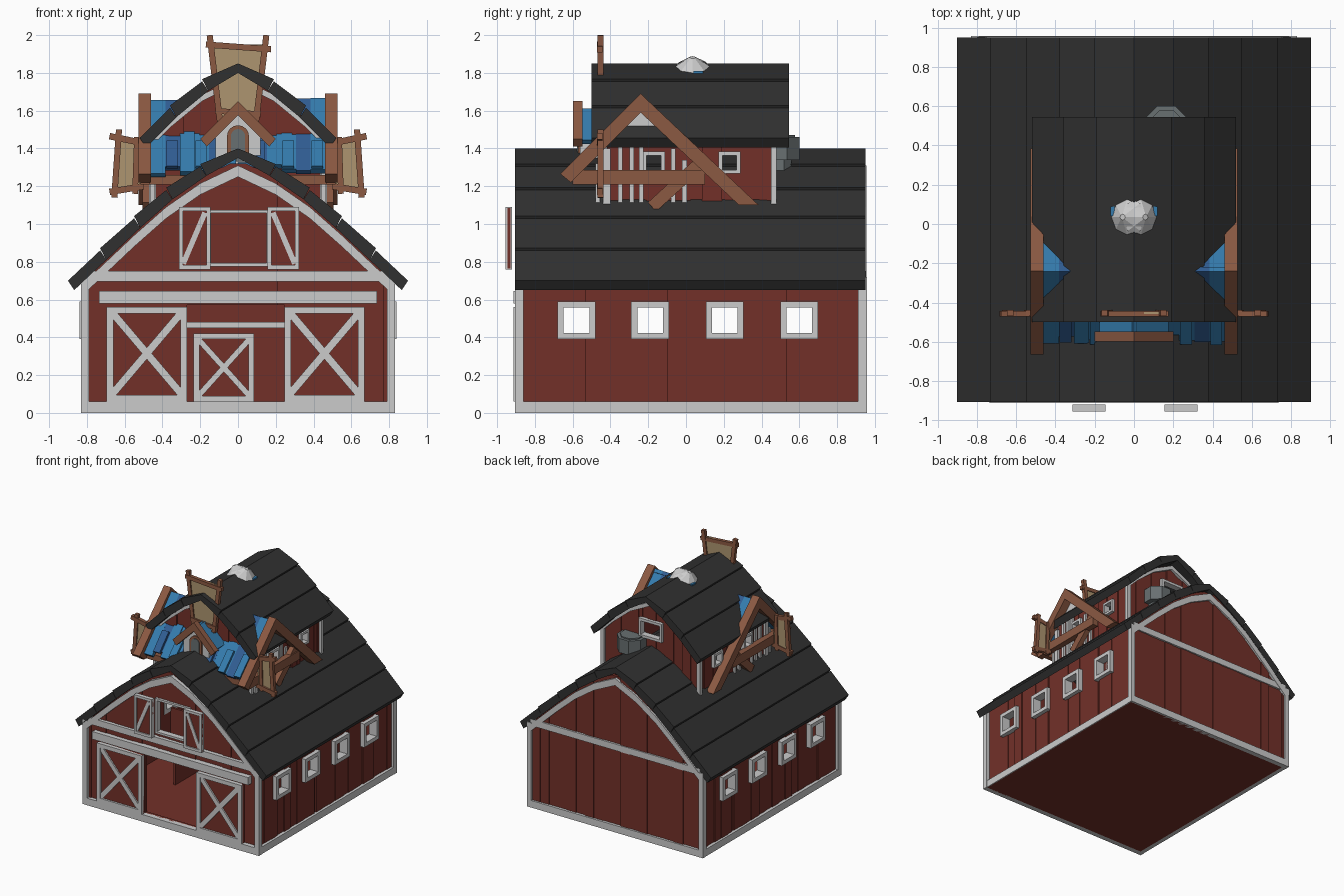
import bpy, bmesh, random
from math import sin, cos, pi, radians
from mathutils import Vector, Matrix

if "Cube" in bpy.data.objects:
    bpy.data.objects.remove(bpy.data.objects["Cube"])
random.seed(4)

def material(name, col):
    m = bpy.data.materials.new(name)
    m.diffuse_color = (*col, 1)
    m.use_nodes = True
    m.node_tree.nodes["Principled BSDF"].inputs["Base Color"].default_value = m.diffuse_color
    return m

RED = material("red_boards", (.17, .03, .022))
DARK = material("roof_dark", (.03, .03, .03))
BROWN = material("timber", (.26, .10, .055))
BLUE = material("blue_boards", (.035, .20, .42))
BLUE2 = material("deep_blue_boards", (.03, .11, .29))
TAN = material("canvas", (.42, .30, .16))
METAL = material("metal", (.14, .16, .165))


class Part:
    """One object made of straight prisms; axis is the extrusion direction."""
    def __init__(self, name, mat=None):
        self.name, self.mat, self.bm = name, mat, bmesh.new()

    def prism(self, pts, axis, a, b):
        def at(p, t):
            u, v = p
            return {'x': (t, u, v), 'y': (u, t, v), 'z': (u, v, t)}[axis]
        lo = [self.bm.verts.new(at(p, a)) for p in pts]
        hi = [self.bm.verts.new(at(p, b)) for p in pts]
        n = len(pts)
        self.bm.faces.new(lo)
        self.bm.faces.new(hi[::-1])
        for i in range(n):
            self.bm.faces.new((lo[i], hi[i], hi[(i + 1) % n], lo[(i + 1) % n]))

    def rect(self, axis, u0, u1, v0, v1, a, b):
        self.prism([(u0, v0), (u1, v0), (u1, v1), (u0, v1)], axis, a, b)

    def bar(self, axis, p, q, w, a, b):
        p, q = Vector(p), Vector(q)
        d = (q - p).normalized() * w / 2
        n = Vector((-d.y, d.x))
        self.prism([p + n, q + n, q - n, p - n], axis, a, b)

    def frame(self, axis, u0, u1, v0, v1, w, a, b):
        for s in (u0, u1 - w):
            self.rect(axis, s, s + w, v0, v1, a, b)
        for s in (v0, v1 - w):
            self.rect(axis, u0 + w, u1 - w, s, s + w, a, b)

    def wall(self, axis, u0, u1, z0, top, inner, outer, holes=(), step=.085):
        """Vertical boards with uneven faces, split around rectangular holes."""
        n = round((u1 - u0) / step)
        edges = {u0 + (u1 - u0) * i / n for i in range(n + 1)}
        edges = sorted(edges | {e for h in holes for e in h[:2]})
        for a, b in zip(edges, edges[1:]):
            out = outer + random.uniform(0, .012) * (1 if inner > outer else -1)
            z, mid = z0, (a + b) / 2
            for h in sorted((h for h in holes if h[0] < mid < h[1]), key=lambda h: h[2]):
                self.rect(axis, a, b, z, h[2], inner, out)
                z = h[3]
            self.prism([(a, z), (b, z), (b, top(b)), (a, top(a))], axis, inner, out)

    def done(self):
        bmesh.ops.recalc_face_normals(self.bm, faces=self.bm.faces)
        me = bpy.data.meshes.new(self.name)
        self.bm.to_mesh(me)
        self.bm.free()
        if self.mat:
            me.materials.append(self.mat)
        bpy.context.collection.objects.link(bpy.data.objects.new(self.name, me))


def below(profile, drop):
    def top(x):
        x = abs(x)
        for (a, za), (b, zb) in zip(profile, profile[1:]):
            if x <= b:
                return za + (zb - za) * (x - a) / (b - a) - drop
        return profile[-1][1] - drop
    return top


def roof(name, profile, y0, y1):
    part = Part(name, DARK)
    for s in (1, -1):
        for i, ((a, za), (b, zb)) in enumerate(zip(profile, profile[1:])):
            lift = .012 if i < len(profile) - 2 else 0
            part.prism([(s * a, za), (s * b, zb + lift), (s * (b - .033), zb - .05),
                        (s * max(a - .033, 0), za - .05)], 'y', y0, y1)
    part.done()


def arch(part, profile, xmax, drop, w, y0, y1):
    f = below(profile, 0)
    xs = [p[0] for p in profile if p[0] < xmax - .05] + [xmax]
    for s in (1, -1):
        for a, b in zip(xs, xs[1:]):
            part.prism([(s * a, f(a) - drop), (s * b, f(b) - drop),
                        (s * b, f(b) - drop - w), (s * a, f(a) - drop - w)], 'y', y0, y1)


# --- main barn ---
MAIN = [(0, 1.40), (.2, 1.305), (.38, 1.18), (.55, 1.03), (.73, .86), (.90, .70)]
roof("main_roof", MAIN, -.905, .95)
floor = Part("barn_floor", RED)
floor.rect('z', -.82, .82, -.89, .94, 0, .05)
floor.done()
wins = [(y - .07, y + .07, .42, .56) for y in (-.58, -.19, .205, .60)]
w = Part("barn_walls", RED)
w.wall('y', -.80, .80, .03, below(MAIN, .06), -.84, -.875,
       [(-.27, .245, .06, .57), (-.145, .155, .79, 1.06)])
w.wall('y', -.80, .80, .03, below(MAIN, .06), .91, .945)
for s in (1, -1):
    w.wall('x', -.88, .94, .03, lambda u: .72, s * .77, s * .81 if s > 0 else -.81, wins)
w.done()

t = Part("barn_trim")
for y0, y1 in ((-.905, -.86), (.915, .957)):
    t.rect('y', -.83, .83, 0, .06, y0, y1)
    t.rect('y', -.80, .80, .695, .75, y0 + .005, y1 - .005)
    arch(t, MAIN, .82, .09, .06, y0 + .002, y1 - .002)
    for s in (1, -1):
        t.rect('y', s * .79, s * .83, .06, .72, y0, y1)
for s in (1, -1):
    t.rect('x', -.90, .95, 0, .06, s * .79, s * .828)
    for y0, y1 in ((-.905, -.86), (.91, .957)):
        t.rect('x', y0, y1, .06, .68, s * .79, s * .829)
    for h in wins:
        t.frame('x', h[0] - .03, h[1] + .03, .39, .59, .032, s * .765, s * .84)
t.rect('y', -.735, .735, .58, .645, -.912, -.865)
t.frame('y', -.16, .17, .775, 1.075, .018, -.89, -.84)
t.done()

# sliding doors and loft shutters
boards, braces = Part("door_boards", RED), Part("door_frames")
for u0, u1 in ((-.695, -.27), (.245, .67)):
    boards.rect('y', u0, u1, .06, .56, -.895, -.87)
    braces.frame('y', u0, u1, .06, .56, .035, -.912, -.88)
    braces.bar('y', (u0 + .03, .10), (u1 - .03, .53), .04, -.908, -.88)
    braces.bar('y', (u0 + .03, .53), (u1 - .03, .10), .04, -.907, -.88)
for s, c in ((-1, -.145), (1, .155)):
    u0, u1 = sorted((c, c + s * .168))
    boards.rect('y', u0, u1, .765, 1.085, -.945, -.93)
    braces.frame('y', u0, u1, .76, 1.09, .022, -.955, -.92)
    braces.bar('y', (c + s * .145, .79), (c + s * .03, 1.06), .028, -.952, -.925)

# stalls inside
for s in (1, -1):
    boards.rect('x', -.3, .9, .05, .40, s * .38, s * .40)
    boards.rect('y', s * .39, s * .77, .05, .42, .19, .21)
boards.rect('y', -.23, .08, .06, .42, .40, .42)
braces.frame('y', -.235, .085, .06, .42, .03, .385, .43)
braces.bar('y', (-.21, .09), (.06, .39), .03, .39, .425)
braces.bar('y', (-.21, .39), (.06, .09), .03, .391, .425)
braces.rect('y', -.4, .4, .45, .48, .39, .43)
boards.done()
braces.done()

# --- upper storey ---
UP = [(0, 1.85), (.19, 1.755), (.36, 1.615), (.52, 1.455)]
roof("upper_roof", UP, -.50, .545)
uw = Part("upper_walls", RED)
uw.wall('y', -.45, .45, 1.08, below(UP, .06), -.38, -.42)
uw.wall('y', -.45, .45, 1.08, below(UP, .06), .43, .465, [(-.09, .09, 1.48, 1.60)])
uwin = [(-.21, -.13, 1.285, 1.365), (.19, .27, 1.285, 1.365)]
for s in (1, -1):
    uw.wall('x', -.40, .45, 1.06, lambda u: 1.47, s * .42, s * .452, uwin, .06)
uw.done()
ut = Part("upper_trim")
arch(ut, UP, .46, .07, .035, -.44, -.41)
arch(ut, UP, .46, .07, .035, .45, .48)
ut.frame('y', -.11, .11, 1.46, 1.62, .022, .43, .485)
for s in (1, -1):
    ut.rect('y', s * .435, s * .47, 1.08, 1.47, .45, .48)
    ut.rect('y', s * .435, s * .47, 1.08, 1.40, -.44, -.40)
    for h in uwin:
        ut.frame('x', h[0] - .018, h[1] + .018, 1.267, 1.383, .02, s * .42, s * .472)
    for y in (-.48, -.36, -.30, -.25, -.08, -.02):
        ut.rect('x', y, y + .025, 1.09, min(1.56 - abs(y + .24), 1.44), s * .44, s * .463)
    ut.prism([(-.40, 1.46), (.08 - .16, 1.46), (-.24, 1.62)], 'x', s * .40, s * .455)
ut.done()

# cross gable of patched blue boards
for k, (name, mat) in enumerate((("blue_roof", BLUE), ("blue_roof_patches", BLUE2))):
    b = Part(name, mat)
    for i in range(12):
        if i % 3 == 1 and not k or i % 3 != 1 and k:
            continue
        x = -.46 + i * .0767
        j, h = random.uniform(-.02, .03), random.uniform(0, .012)
        b.bar('x', (-.23, 1.645 + h), (-.57 - j, 1.285 - j + h), .03, x, x + .077)
        b.bar('x', (-.25, 1.645), (-.04, 1.44), .03, x, x + .077)
        if i % 2:
            b.bar('x', (-.47, 1.435), (-.60 - j / 2, 1.30), .02, x + .005, x + .065)
    if not k:
        for s in (1, -1):
            b.bar('y', (0, 1.60), (s * .165, 1.435), .03, -.555, -.36)
    b.done()

# timber A-frames at both sides and the small front gable
a = Part("timber_frames", BROWN)
for s in (1, -1):
    x0, x1 = s * .46, s * .528
    a.prism([(-.24, 1.69), (-.665, 1.265), (-.61, 1.22), (-.24, 1.59)], 'x', x0, x1)
    a.prism([(-.24, 1.69), (.385, 1.10), (.28, 1.10), (-.24, 1.59)], 'x', x0, x1)
    a.rect('x', -.60, .10, 1.21, 1.285, s * .465, s * .515)
    a.bar('x', (-.18, 1.09), (.06, 1.31), .065, s * .462, s * .505)
    a.prism([(0, 1.65), (s * .20, 1.45), (s * .165, 1.41), (0, 1.575)], 'y', -.597, -.548)
a.rect('y', -.50, .50, 1.21, 1.26, -.57, -.53)
a.done()

# small front gable face with arched window
g = Part("front_gable_face")
g.prism([(-.12, 1.2), (.12, 1.2), (.12, 1.47), (0, 1.585), (-.12, 1.47)], 'y', -.56, -.38)
g.done()
for name, r, y, mat in (("arched_frame", .058, -.572, BROWN), ("arched_pane", .038, -.577, METAL)):
    p = Part(name, mat)
    p.prism([(-r, 1.33), (r, 1.33)] + [(r * cos(pi * i / 8), 1.465 + r * sin(pi * i / 8))
                                       for i in range(9)], 'y', y, -.55)
    p.done()

# stretched canvas boards: one above, one at each side
c, f = Part("canvas_boards", TAN), Part("canvas_frames", BROWN)
c.prism([(-.09, 1.50), (.09, 1.50), (.14, 1.95), (-.14, 1.95)], 'y', -.458, -.448)
f.bar('y', (-.17, 1.95), (.175, 1.925), .032, -.472, -.442)
f.bar('y', (-.12, 1.60), (.12, 1.58), .03, -.472, -.442)
for s in (1, -1):
    f.bar('y', (s * .095, 1.54), (s * .15, 2.0), .032, -.468, -.438)
    c.prism([(s * .51, 1.19), (s * .645, 1.17), (s * .63, 1.46), (s * .51, 1.44)], 'y', -.458, -.448)
    f.bar('y', (s * .51, 1.43), (s * .68, 1.465), .034, -.472, -.442)
    f.bar('y', (s * .50, 1.20), (s * .68, 1.17), .034, -.472, -.442)
    f.bar('y', (s * .655, 1.14), (s * .63, 1.50), .032, -.468, -.438)
    f.bar('y', (s * .545, 1.16), (s * .535, 1.46), .03, -.468, -.438)
c.done()
f.done()

# ridge lamps and rear flue
lamp, clip = Part("ridge_lamps", None), Part("lamp_clips", BLUE)
for s in (1, -1):
    m = Matrix.Translation((s * .045, .035, 1.855)) @ Matrix.Rotation(radians(25 * s), 4, 'Y')
    bmesh.ops.create_cone(lamp.bm, cap_ends=True, segments=8, radius1=.1, radius2=.015,
                          depth=.06, matrix=m)
    clip.rect('z', s * .10, s * .12, .04, .09, 1.77, 1.81)
lamp.done()
clip.done()
flue = Part("rear_flue", METAL)
for r, z0, z1, y in ((.12, 1.34, 1.46, .49), (.075, 1.22, 1.34, .49), (.095, 1.455, 1.47, .49)):
    flue.prism([(.165 + r * cos(pi * (i + .5) / 4), y + r * sin(pi * (i + .5) / 4))
                for i in range(8)], 'z', z0, z1)
flue.done()
